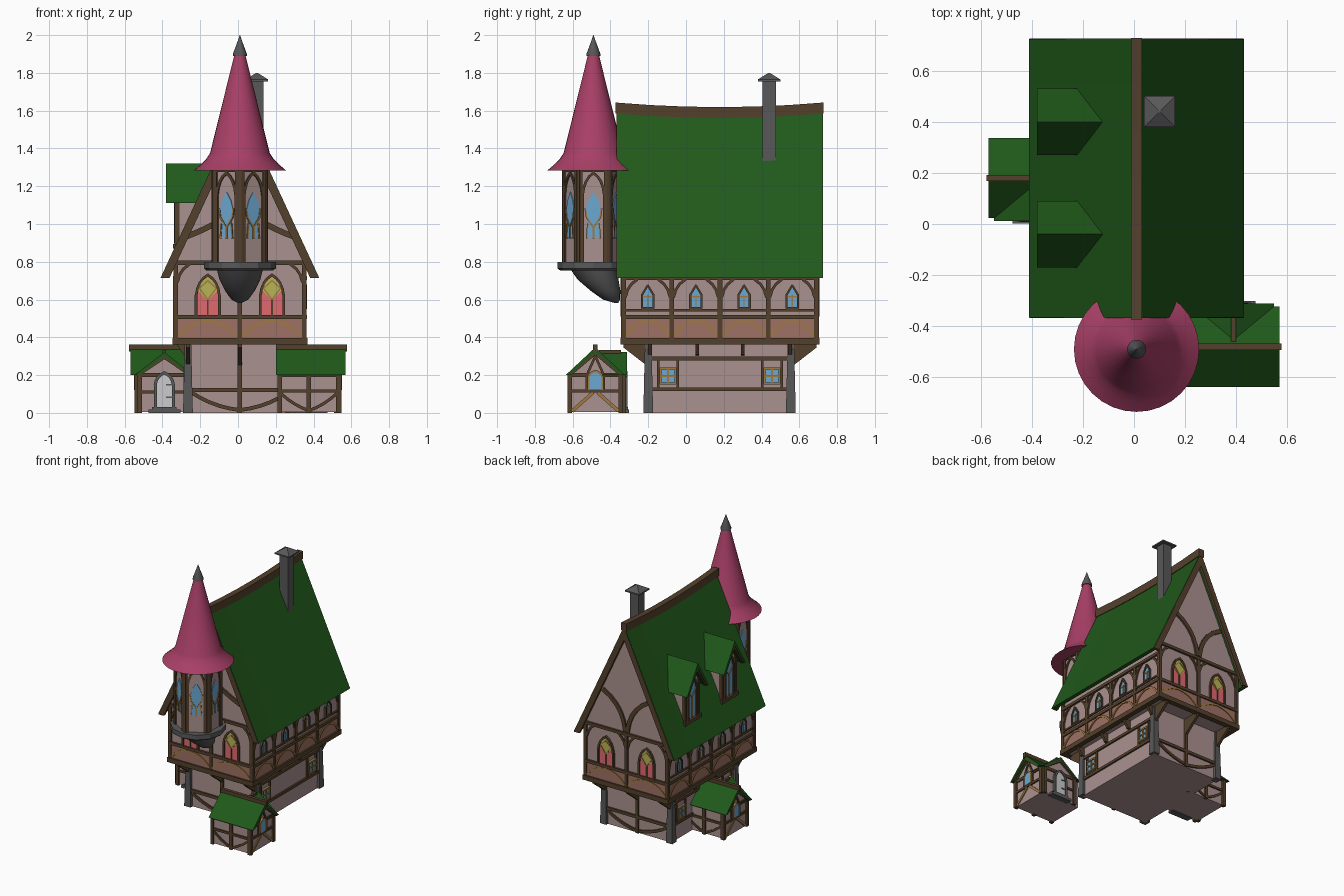
import bpy, bmesh, math
from mathutils import Matrix, Vector

if "Cube" in bpy.data.objects:
    bpy.data.objects.remove(bpy.data.objects["Cube"])

GREEN, WOOD, PLASTER, STONE = "20591A", "54402C", "AA9290", "585858"
BLUE, OCHRE, PINK, RED, LIME = "6CA8D2", "A07A42", "A83F66", "E06A70", "B8B355"
BAND, DOOR = "9E7165", "C4C4C4"
parts, mats = {}, {}


def part(name, colour):
    return parts.setdefault((name, colour), bmesh.new())


def material(code):
    if code not in mats:
        mats[code] = bpy.data.materials.new("colour_" + code)
        rgb = [int(code[i:i + 2], 16) / 255 for i in (0, 2, 4)]
        mats[code].diffuse_color = [((c + .055) / 1.055) ** 2.4 for c in rgb] + [1]
    return mats[code]


def frame(x, y, deg):
    """Wall frame: local x runs along the wall, -y points outwards."""
    return Matrix.Translation((x, y, 0)) @ Matrix.Rotation(math.radians(deg), 4, 'Z')


def loft(bm, rings):
    vs = [[bm.verts.new(p) for p in r] for r in rings]
    n = len(vs[0])
    for a, b in zip(vs, vs[1:]):
        for i in range(n):
            bm.faces.new((a[i], a[(i + 1) % n], b[(i + 1) % n], b[i]))
    bm.faces.new(vs[0])
    bm.faces.new(vs[-1])


def prism(bm, M, pts, y0, y1):
    loft(bm, [[M @ Vector((x, y, z)) for x, z in pts] for y in (y0, y1)])


def rect(bm, M, x0, x1, z0, z1, y0, y1):
    prism(bm, M, [(x0, z0), (x1, z0), (x1, z1), (x0, z1)], y0, y1)


def chain(bm, M, pts, w, y0, y1):
    """Beams of width w following a path in the wall plane."""
    for p, q in zip(pts, pts[1:]):
        p, q = Vector(p), Vector(q)
        d = (q - p).normalized()
        s = Vector((-d.y, d.x)) * w / 2
        e = d * w * .25
        prism(bm, M, [p - e + s, p - e - s, q + e - s, q + e + s], y0, y1)


def curve(a, c, b, n=5):
    a, c, b = Vector(a), Vector(c), Vector(b)
    return [a.lerp(c, i / n).lerp(c.lerp(b, i / n), i / n) for i in range(n + 1)]


def arch(cx, h, z0, zs, zt):
    k = zs + (zt - zs) * .75
    return ([(cx - h, z0)] + curve((cx - h, zs), (cx - h * .85, k), (cx, zt), 4)
            + curve((cx, zt), (cx + h * .85, k), (cx + h, zs), 4)[1:] + [(cx + h, z0)])


def chevron(cx, h, ze, zt, t, drop):
    return [(cx - h, ze), (cx, zt), (cx + h, ze), (cx + h - t, ze), (cx, zt - drop), (cx - h + t, ze)]


def gable(h, z0, ze, zt, cx=0):
    return [(cx - h, z0), (cx + h, z0), (cx + h, ze), (cx, zt), (cx - h, ze)]


def rings(bm, cx, prof, n):
    loft(bm, [[Vector((cx + r * math.sin(2 * math.pi * i / n), cy - r * math.cos(2 * math.pi * i / n), z))
               for i in range(n)] for z, r, cy in prof])


O = frame(0, 0, 0)
# main body
rect(part("ground_floor", PLASTER), O, -.27, .29, 0, .38, -.2, .56)
prism(part("upper_floor", PLASTER), O, gable(.34, .37, .8, 1.53, .01), -.33, .69)
# sagging main roof, bargeboards and ridge beam
ys = [-.365 + 1.088 * i / 6 for i in range(7)]
sag = [.03 * (1 - (2 * i / 6 - 1) ** 2) * .8 for i in range(7)]
loft(part("main_roof", GREEN), [[Vector((x, y, z)) for x, z in chevron(.01, .42, .715, 1.62 - s, .03, .065)]
                                for y, s in zip(ys, sag)])
loft(part("ridge_beam", WOOD), [[Vector((x, y * 1.012 - .004, z - s)) for x, z in
                                 [(-.012, 1.585), (.032, 1.585), (.032, 1.643), (-.012, 1.643)]]
                                for y, s in zip(ys, sag)])
for y in (-.368, .706):
    prism(part("bargeboards", WOOD), O, chevron(.01, .418, .713, 1.615, .045, .1), y, y + .02)

# chimney
loft(part("chimney", STONE), [[Vector((.1 + a * r, .44 + b * r, z)) for a, b in ((-1, -1), (1, -1), (1, 1), (-1, 1))]
                              for z, r in ((1.3, .036), (1.755, .036), (1.755, .06), (1.765, .06), (1.8, .004))])

# ground floor: tapered stone corners, timbers, square windows
gt = part("ground_timber", WOOD)
for x in (-.265, .285):
    for y in (-.2, .555):
        loft(part("stone_corners", STONE), [[Vector((x + a * r, y + b * r, z)) for a, b in
             ((-1, -1), (1, -1), (1, 1), (-1, 1))] for z, r in ((0, .026), (.38, .017))])
for M, h in ((frame(.01, -.2, 0), .28), (frame(.01, .56, 180), .28)):
    rect(gt, M, -h, h, .11, .132, -.012, .01)
    rect(gt, M, -.012, .012, 0, .38, -.012, .01)
    for s in (-1, 1):
        chain(gt, M, curve((0, .015), (s * .14, .03), (s * .26, .11)), .02, -.01, .01)
    for x in (-.275, 0, .275):
        B = M @ frame(x, 0, 90)
        prism(gt, B, [(.01, .24), (-.02, .26), (-.13, .345), (-.13, .375), (.01, .375)], -.01, .01)
for M in (frame(.29, .18, 90), frame(-.27, .18, 270)):
    for z in (.125, .288):
        rect(gt, M, -.36, .36, z - .01, z + .01, -.012, .01)
    for x in (-.37, -.12, .12, .37):
        B = M @ frame(x, 0, 90)
        prism(gt, B, [(.01, .3), (-.02, .31), (-.06, .37), (.01, .37)], -.01, .01)
    for x in (-.275, .275):
        rect(part("ground_panes", BLUE), M, x - .04, x + .04, .155, .235, -.01, .01)
        wf = part("ground_window_frames", OCHRE)
        chain(wf, M, [(x - .04, .155), (x + .04, .155), (x + .04, .235), (x - .04, .235), (x - .04, .155)], .011, -.018, 0)
        chain(wf, M, [(x, .155), (x, .235)], .009, -.016, 0)
        chain(wf, M, [(x - .04, .195), (x + .04, .195)], .009, -.016, 0)
        for s in (-.052, .052):
            rect(gt, M, x + s - .007, x + s + .007, .125, .288, -.01, .01)

# upper floor: band, posts, rails, braces, windows
ut = part("upper_timber", WOOD)
for ox, oy, a, h, nb in ((.01, -.33, 0, .34, 2), (.35, .18, 90, .51, 4),
                         (.01, .69, 180, .34, 2), (-.33, .18, 270, .51, 4)):
    M = frame(ox, oy, a)
    b = 2 * h / nb
    top = .795 if nb == 2 else .715
    rect(part("parapet_band", BAND), M, -h, h, .39, .505, -.006, .01)
    rect(ut, M, -h - .017, h + .017, .362, .397, -.018, .02)
    for z in (.507, top):
        rect(ut, M, -h - .008, h + .008, z - .011, z + .011, -.015, .01)
    for i in range(nb + 1):
        x = -h + b * i
        rect(ut, M, x - .012, x + .012, .39, top, -.013, .012)
        for s in (-1, 1):
            if abs(x + s * b / 2) < h:
                chain(part("band_braces", OCHRE), M, curve((x + s * .015, .41), (x + s * b * .2, .48),
                      (x + s * b / 2, .487)), .013, -.012, 0)
                chain(ut, M, curve((x + s * .01, top - .1), (x + s * .02, top - .04), (x + s * .07, top - .01), 3),
                      .015, -.01, 0)
    for i in range(nb):
        c = -h + b * (i + .5)
        if nb == 2:    # red and yellow arched windows
            A = arch(c, .062, .515, .62, .73)
            prism(part("arched_panes", RED), M, A, -.006, .01)
            chain(ut, M, A, .014, -.016, 0)
            chain(ut, M, [(c, .515), (c, .6)], .01, -.012, 0)
            L = [(c, .595), (c + .054, .65), (c + .03, .695), (c, .72), (c - .03, .695), (c - .054, .65)]
            prism(part("arched_tops", LIME), M, L, -.009, .01)
            chain(part("window_lattice", OCHRE), M, [(c, .6), (c + .045, .66), (c, .7), (c - .045, .66), (c, .6)],
                  .007, -.013, 0)
        else:          # small pointed windows
            A = [(c - .03, .555), (c + .03, .555), (c + .03, .625), (c, .675), (c - .03, .625), (c - .03, .555)]
            prism(part("small_panes", BLUE), M, A[:-1], -.006, .01)
            chain(ut, M, A, .011, -.014, 0)
            chain(part("window_lattice", OCHRE), M, [(c, .555), (c, .625)], .006, -.01, 0)
            chain(part("window_lattice", OCHRE), M, [(c - .03, .615), (c + .03, .615)], .006, -.01, 0)
            rect(ut, M, c - b / 2, c + b / 2, .538, .55, -.01, 0)
    if nb == 2:        # gable braces
        for s in (-1, 1):
            if a == 0:
                chain(ut, M, curve((s * .28, .935), (s * .18, .97), (s * .03, 1.06)), .03, -.012, .01)
            else:
                chain(ut, M, curve((s * .01, .82), (s * .03, 1.0), (s * .19, 1.08)), .03, -.012, .01)

# corner tower on a corbelled stone bowl
tx, ty = .01, -.49
rings(part("tower_walls", PLASTER), tx, [(.78, .16, ty), (1.3, .16, ty)], 6)
rings(part("tower_base", STONE), tx, [(.755, .178, ty), (.765, .19, ty), (.8, .19, ty)], 12)
rings(part("tower_corbel", STONE), tx, [(.76, .122, ty), (.705, .108, -.465), (.645, .078, -.425),
                                        (.6, .045, -.395), (.583, .012, -.37)], 16)
rings(part("tower_roof", PINK), tx, [(1.283, .245, ty), (1.315, .207, ty), (1.345, .178, ty), (1.375, .158, ty),
                                     (1.9, .028, ty)], 32)
rings(part("tower_finial", STONE), tx, [(1.89, .037, ty), (1.9, .037, ty), (1.965, .013, ty), (2, .001, ty)], 16)
tt = part("tower_timber", WOOD)
for k in range(6):
    rect(tt, frame(tx, ty, 60 * k), -.012, .012, .79, 1.3, -.166, -.14)
    M = frame(tx, ty, 60 * k + 30)
    for x in (-.068, .068):
        rect(tt, M, x - .011, x + .011, .79, 1.3, -.148, -.13)
    chain(tt, M, arch(0, .058, .8, 1.15, 1.27), .014, -.147, -.13)
    rect(tt, M, -.075, .075, 1.275, 1.3, -.148, -.13)
    prism(part("tower_panes", BLUE), M, [(-.034, .925), (.034, .925), (.027, 1.0), (.042, 1.07), (.027, 1.125),
          (0, 1.17), (-.027, 1.125), (-.042, 1.07), (-.027, 1.0)], -.143, -.13)
    to = part("tower_tracery", OCHRE)
    chain(to, M, [(0, .925), (0, .985)], .012, -.147, -.13)
    for s in (-1, 1):
        chain(to, M, [(0, .98), (s * .036, 1.035), (s * .043, 1.08)], .009, -.147, -.13)
        chain(to, M, [(s * .036, .925), (s * .03, 1.0)], .008, -.147, -.13)

# two dormers on the left roof slope
for y in (-.04, .4):
    M = frame(0, y, 270)
    prism(part("dormer_walls", PLASTER), M, gable(.085, .84, 1.15, 1.285), -.325, -.12)
    prism(part("dormer_roofs", GREEN), M, chevron(0, .13, 1.11, 1.32, .02, .035), -.38, -.1)
    dt = part("dormer_timber", WOOD)
    prism(dt, M, chevron(0, .125, 1.112, 1.31, .028, .05), -.376, -.36)
    for x in (-.08, .08):
        rect(dt, M, x - .01, x + .01, .85, 1.16, -.335, -.31)
    rect(dt, M, -.1, .1, .87, .895, -.345, -.31)
    A = arch(0, .05, .9, 1.1, 1.21)
    prism(part("dormer_panes", BLUE), M, A, -.33, -.31)
    chain(dt, M, A, .014, -.338, -.32)
    chain(part("dormer_tracery", OCHRE), M, [(0, .9), (0, 1.05)], .008, -.335, -.32)
    chain(part("dormer_tracery", OCHRE), M, [(-.045, 1.11), (0, 1.05), (.045, 1.11)], .008, -.335, -.32)

# two porches, one the half-turn of the other
for S in (frame(-.39, .18, 0), frame(.39, -.48, 180)):
    W, K = S @ frame(0, 0, 270), S @ frame(0, 0, 180)
    pw, pt, pr = part("porch_walls", PLASTER), part("porch_timber", WOOD), part("porch_roofs", GREEN)
    prism(pw, W, gable(.135, .005, .205, .325), -.145, .18)
    prism(pw, S, gable(.13, .005, .205, .3), -.15, 0)
    prism(pr, W, chevron(0, .157, .2, .347, .02, .025), -.18, .19)
    prism(pr, S, chevron(0, .157, .2, .322, .02, .022), -.168, 0)
    prism(pt, W, chevron(0, .15, .2, .34, .025, .035), -.177, -.165)
    prism(pt, S, chevron(0, .15, .2, .316, .025, .032), -.166, -.155)
    rect(pt, W, -.012, .012, .325, .362, -.187, .19)
    rect(pt, S, -.01, .01, .3, .332, -.135, -.02)
    for M, h, d, xs in ((W, .135, -.145, (-1, 1)), (S, .13, -.15, (-1, 1)), (K, .155, -.135, (-1, 0, 1))):
        c = -.015 if M is K else 0
        for s in xs:
            rect(pt, M, c + s * h - .012, c + s * h + .012, 0, .205, d - .012, d + .01)
        rect(pt, M, c - h, c + h, .19, .212, d - .008, d + .01)
        if M is not S:
            rect(pt, M, c - h, c + h, .108, .125, d - .01, d + .01)
        for s in (-1, 1):
            if M is K:
                chain(pt, M, curve((c, .012), (c + s * .08, .04), (c + s * .145, .1), 4), .016, d - .008, d + .01)
            elif M is W:
                chain(part("porch_braces", OCHRE), M, [(s * .015, .105), (s * .12, .012)], .018, d - .008, d)
                chain(pt, M, [(s * .045, .125), (s * .045, .2), (0, .3)], .013, d - .008, d)
            else:
                chain(pt, M, [(s * .06, .11), (s * .12, .11)], .016, d - .008, d)
    A = arch(0, .037, .125, .19, .222)
    prism(part("porch_panes", BLUE), W, A, -.157, -.14)
    chain(part("porch_window_frames", OCHRE), W, A, .011, -.161, -.14)
    A = arch(0, .048, .02, .15, .212)
    prism(part("porch_doors", DOOR), S, A, -.162, -.14)
    chain(part("door_frames", STONE), S, A, .016, -.17, -.14)
    for z in (.08, .145):
        rect(part("door_hinges", STONE), S, .008, .042, z, z + .008, -.166, -.15)
    rect(part("door_steps", STONE), S, -.085, .085, 0, .018, -.178, -.13)
    rect(part("door_steps", STONE), S, -.065, .065, .018, .032, -.172, -.13)

# turn every part into an object
for (name, colour), bm in parts.items():
    bmesh.ops.recalc_face_normals(bm, faces=bm.faces)
    me = bpy.data.meshes.new(name)
    bm.to_mesh(me)
    bm.free()
    me.materials.append(material(colour))
    ob = bpy.data.objects.new(name, me)
    bpy.context.collection.objects.link(ob)
    if name in ("tower_roof", "tower_finial", "tower_corbel"):
        bpy.context.view_layer.objects.active = ob
        ob.select_set(True)
        bpy.ops.object.shade_smooth_by_angle(angle=math.radians(40))
        ob.select_set(False)

for m in bpy.data.materials:
    if m.users and not m.is_grease_pencil:
        m.use_nodes = True
        m.node_tree.nodes["Principled BSDF"].inputs["Base Color"].default_value = m.diffuse_color
